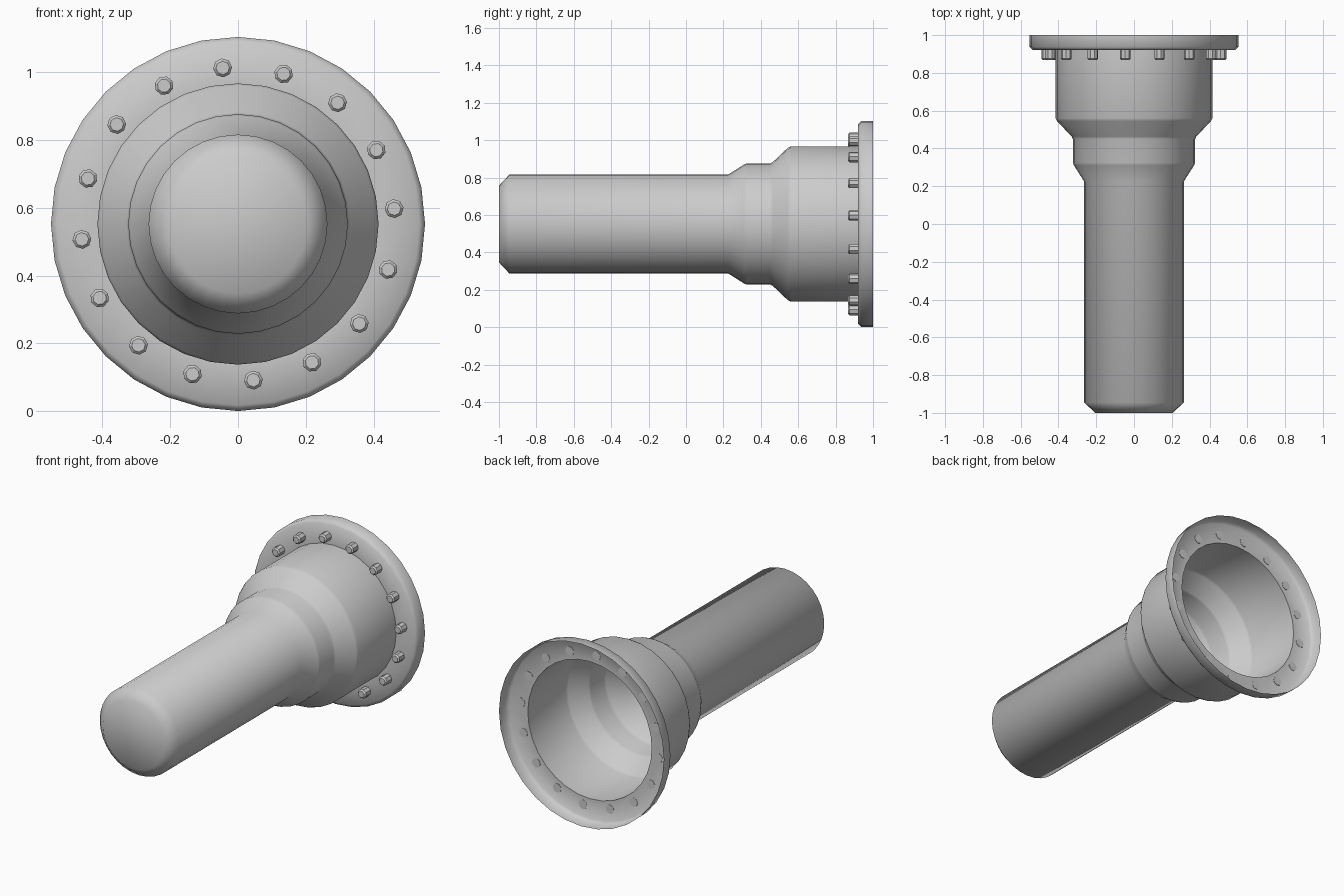
import bpy, bmesh
from math import cos, sin, pi, radians

if "Cube" in bpy.data.objects:
    bpy.data.objects.remove(bpy.data.objects["Cube"])

CZ = 0.552  # height of the long axis


def lathe(bm, profile, sides, cx, cz, start=0.0, cap_first=False, cap_last=False):
    """Spin (radius, y) points round an axis parallel to y."""
    rings = []
    for r, y in profile:
        rings.append([bm.verts.new((cx + r * cos(start + 2 * pi * i / sides), y,
                                    cz + r * sin(start + 2 * pi * i / sides)))
                      for i in range(sides)])
    for a, b in zip(rings, rings[1:]):
        for i in range(sides):
            j = (i + 1) % sides
            bm.faces.new((a[i], a[j], b[j], b[i]))
    if cap_first:
        bm.faces.new(list(reversed(rings[0])))
    if cap_last:
        bm.faces.new(rings[-1])


def finish(bm, name, angle):
    # the lathe winds faces inwards for this axis, so turn them all outwards
    bmesh.ops.reverse_faces(bm, faces=bm.faces[:])
    mesh = bpy.data.meshes.new(name)
    bm.to_mesh(mesh)
    bm.free()
    ob = bpy.data.objects.new(name, mesh)
    bpy.context.collection.objects.link(ob)
    bpy.ops.object.select_all(action='DESELECT')
    ob.select_set(True)
    bpy.context.view_layer.objects.active = ob
    bpy.ops.object.shade_smooth_by_angle(angle=radians(angle))
    return ob


# Stepped tube with an open, lipped flange (one thin shell, closed at the front)
bm = bmesh.new()
lathe(bm, [(0.205, -1.0), (0.264, -0.945), (0.264, 0.225), (0.318, 0.31),
           (0.324, 0.325), (0.324, 0.45), (0.33, 0.463), (0.408, 0.545),
           (0.415, 0.56), (0.415, 0.92), (0.535, 0.92), (0.552, 0.937),
           (0.552, 1.0)], 32, 0, CZ, cap_first=True)
finish(bm, "stepped_tube_and_flange", 60)

# Ring of sixteen bolt heads on the flange
bm = bmesh.new()
for k in range(16):
    a = 2 * pi * (k + 0.25) / 16
    lathe(bm, [(0.02, 0.867), (0.028, 0.875), (0.028, 0.922)], 8,
          0.463 * cos(a), CZ + 0.463 * sin(a), start=a,
          cap_first=True, cap_last=True)
finish(bm, "flange_bolts", 30)
